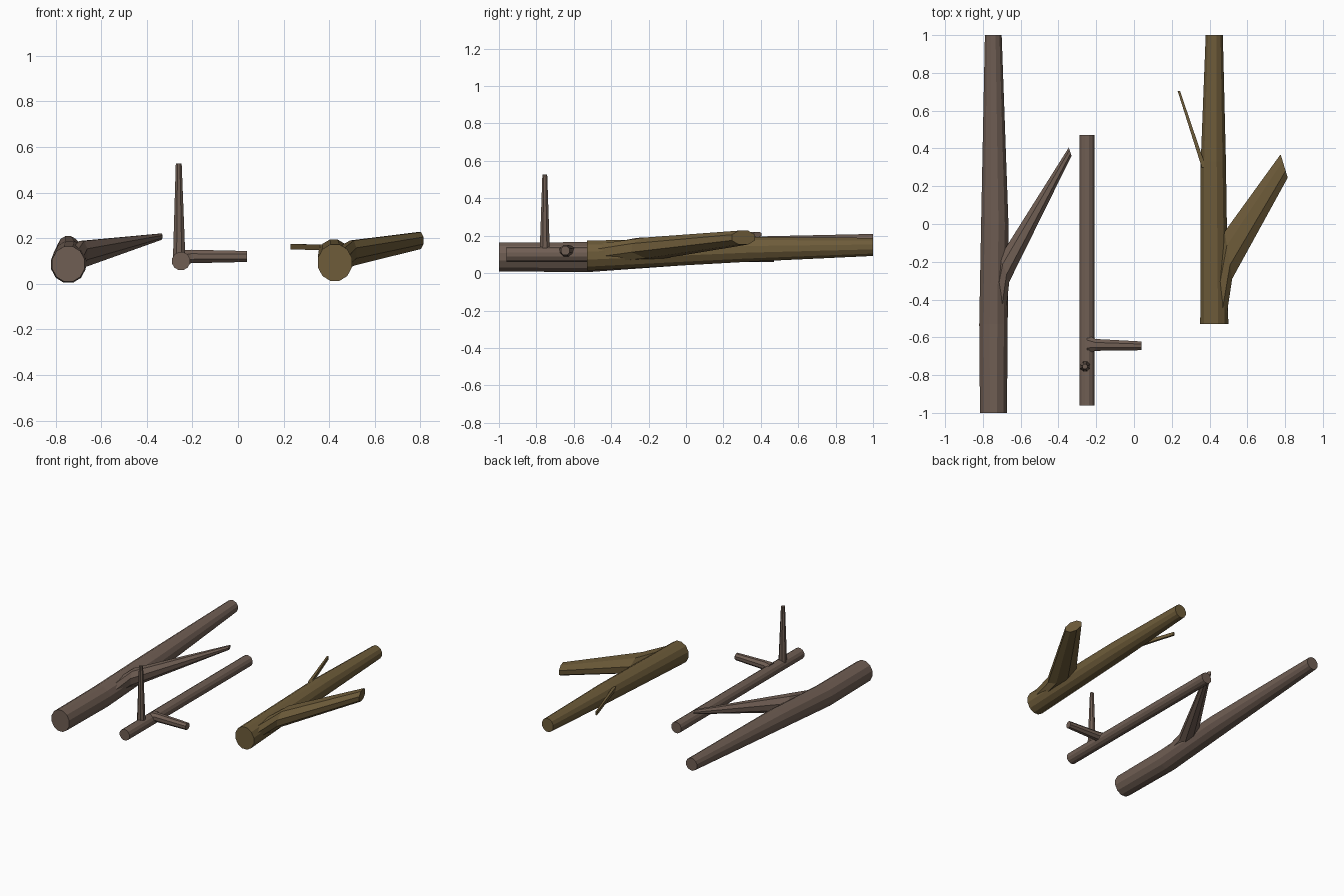
import bpy
import bmesh
from math import cos, sin, pi, radians
from mathutils import Vector

cube = bpy.data.objects.get("Cube")
if cube:
    bpy.data.objects.remove(cube, do_unlink=True)


def material(name, rgb):
    mat = bpy.data.materials.new(name)
    mat.use_nodes = True
    mat.diffuse_color = (*rgb, 1)
    shader = mat.node_tree.nodes["Principled BSDF"]
    shader.inputs["Base Color"].default_value = (*rgb, 1)
    shader.inputs["Roughness"].default_value = 0.9
    return mat


def limb(name, mat, stations, sides=12, up=(0, 0, 1)):
    """Loft capped rings; a station is (centre, half width, half height, yaw of the width)."""
    bm = bmesh.new()
    rings = []
    for centre, wide, high, yaw in stations:
        side = Vector((cos(radians(yaw)), sin(radians(yaw)), 0)) * wide
        rise = Vector(up) * high
        angles = [2 * pi * (i + 0.5) / sides for i in range(sides)]
        rings.append([bm.verts.new(Vector(centre) + side * cos(a) + rise * sin(a))
                      for a in angles])
    for a, b in zip(rings, rings[1:]):
        for i in range(sides):
            j = (i + 1) % sides
            bm.faces.new((a[i], a[j], b[j], b[i]))
    bm.faces.new(rings[0])
    bm.faces.new(rings[-1])
    bmesh.ops.recalc_face_normals(bm, faces=bm.faces)
    mesh = bpy.data.meshes.new(name)
    bm.to_mesh(mesh)
    bm.free()
    mesh.materials.append(mat)
    obj = bpy.data.objects.new(name, mesh)
    bpy.context.collection.objects.link(obj)
    return obj


brown = material("brown bark", (0.162, 0.113, 0.088))
olive = material("olive bark", (0.156, 0.107, 0.042))

# Long brown log with one slanting branch
limb("long_log", brown, [
    ((-0.744, -1, 0.087), 0.074, 0.08, 0),
    ((-0.744, -0.53, 0.085), 0.078, 0.083, 0),
    ((-0.737, 0, 0.115), 0.075, 0.075, 0),
    ((-0.745, 1, 0.165), 0.046, 0.046, 0)])
limb("long_log_branch", brown, [
    ((-0.73, -0.5, 0.09), 0.058, 0.05, -30),
    ((-0.685, -0.24, 0.13), 0.077, 0.063, -70),
    ((-0.338, 0.383, 0.207), 0.025, 0.015, -72)], sides=8)

# Slim brown stick with an upright twig and a side twig
limb("slim_stick", brown, [
    ((-0.25, -0.96, 0.1), 0.041, 0.041, 0),
    ((-0.25, 0.47, 0.1), 0.041, 0.041, 0)])
limb("upright_twig", brown, [
    ((-0.258, -0.755, 0.1), 0.03, 0.03, 0),
    ((-0.26, -0.755, 0.527), 0.014, 0.014, 0)], sides=8, up=(0, 1, 0))
limb("side_twig", brown, [
    ((-0.25, -0.635, 0.115), 0.055, 0.035, 90),
    ((-0.205, -0.64, 0.12), 0.034, 0.032, 90),
    ((0.04, -0.645, 0.12), 0.025, 0.026, 90)], sides=8)

# Olive log with a thick branch and a thin twig
limb("olive_log", olive, [
    ((0.425, -0.53, 0.093), 0.077, 0.083, 0),
    ((0.42, 0.33, 0.127), 0.069, 0.069, 0),
    ((0.425, 1, 0.14), 0.047, 0.05, 0)])
limb("olive_log_branch", olive, [
    ((0.44, -0.5, 0.1), 0.055, 0.055, -30),
    ((0.50, -0.165, 0.135), 0.137, 0.06, -81),
    ((0.795, 0.307, 0.19), 0.07, 0.04, -73)], sides=8)
limb("olive_log_twig", olive, [
    ((0.37, 0.3, 0.16), 0.016, 0.018, 0),
    ((0.237, 0.705, 0.163), 0.009, 0.016, 0)], sides=4)
